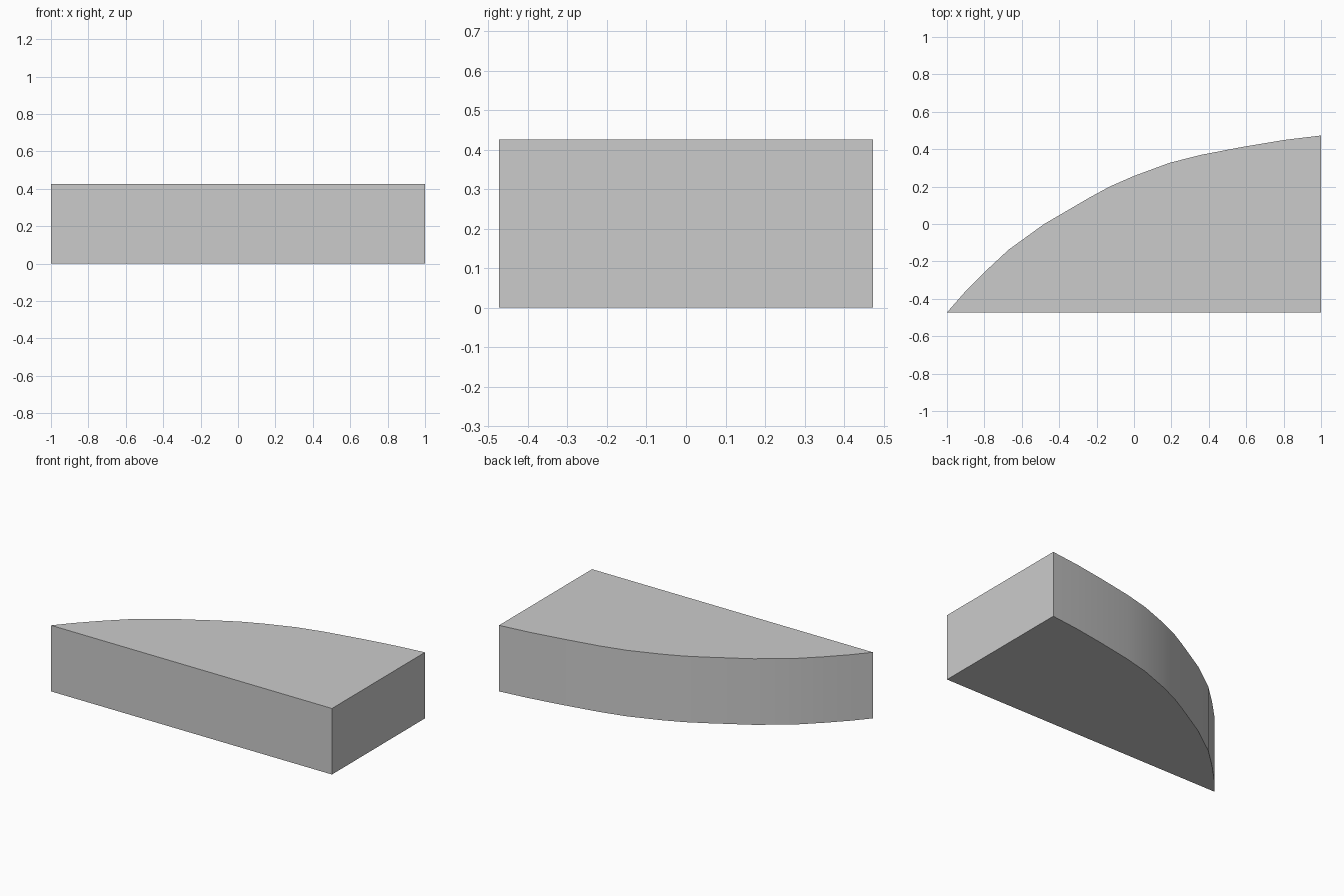
import bpy, bmesh, math

if "Cube" in bpy.data.objects:
    bpy.data.objects.remove(bpy.data.objects["Cube"])

HEIGHT = 0.425

# Plan outline: curved back edge from the pointed tip to the wide end
curve = [(-1, -0.473), (-0.91, -0.37), (-0.8, -0.258), (-0.67, -0.137),
         (-0.48, 0.0), (-0.24, 0.14), (-0.13, 0.2), (0.0, 0.257),
         (0.19, 0.327), (0.36, 0.37), (0.59, 0.414), (0.8, 0.449), (1, 0.473)]
outline = [(1, -0.473)] + curve[::-1]

# Curved wedge block: extrude the outline upward
bm = bmesh.new()
base = bm.faces.new([bm.verts.new((x, y, 0)) for x, y in outline])
top = bmesh.ops.extrude_face_region(bm, geom=[base], use_keep_orig=True)["geom"]
bmesh.ops.translate(bm, vec=(0, 0, HEIGHT),
                    verts=[g for g in top if isinstance(g, bmesh.types.BMVert)])
bmesh.ops.recalc_face_normals(bm, faces=bm.faces)

mesh = bpy.data.meshes.new("curved_wedge_block")
bm.to_mesh(mesh)
bm.free()
block = bpy.data.objects.new("curved_wedge_block", mesh)
bpy.context.collection.objects.link(block)

# Smooth the curved side, keep the corners sharp
bpy.context.view_layer.objects.active = block
block.select_set(True)
bpy.ops.object.shade_smooth_by_angle(angle=math.radians(30))
